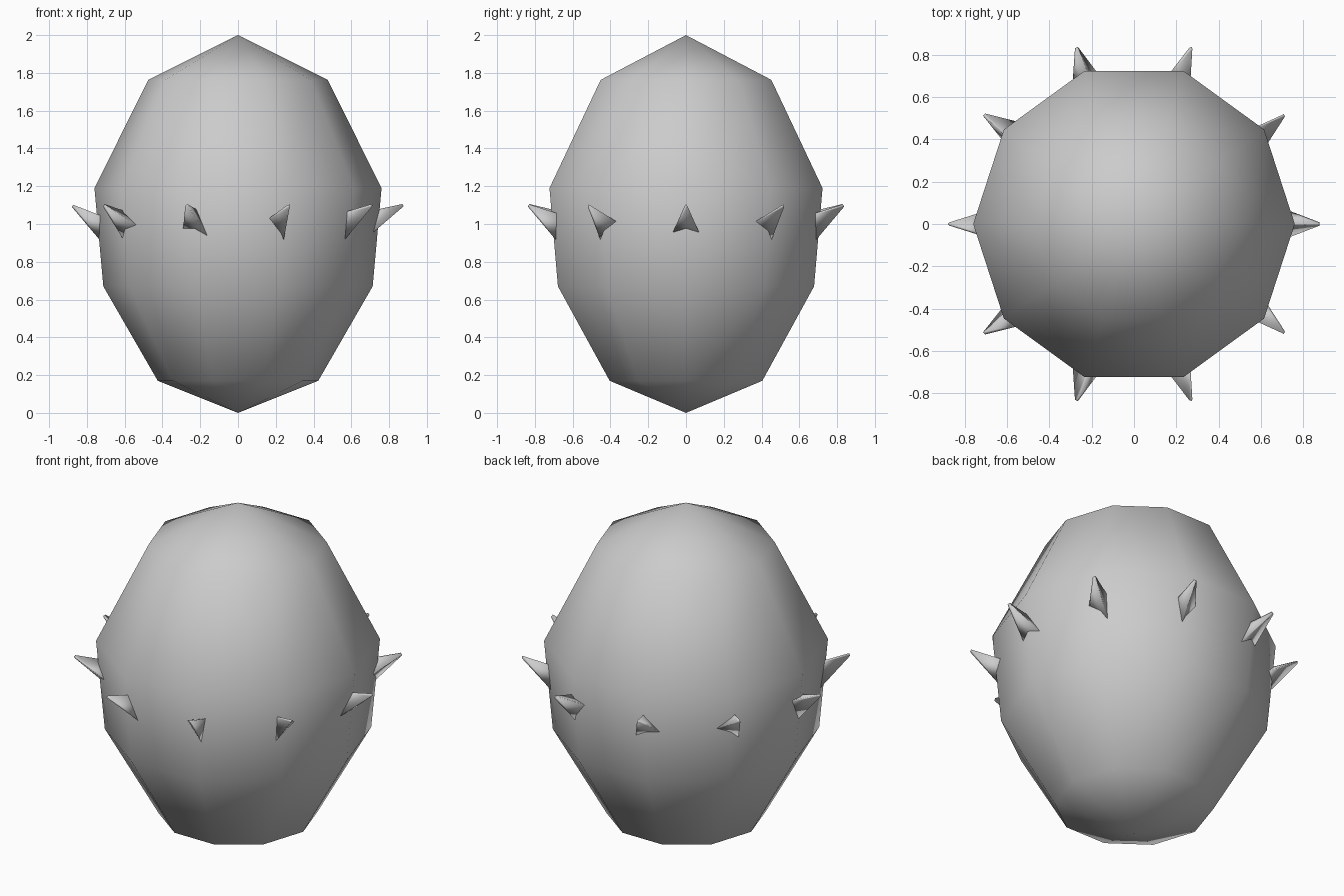
import bpy, bmesh
from math import sin, cos, pi, radians
from mathutils import Vector

if "Cube" in bpy.data.objects:
    bpy.data.objects.remove(bpy.data.objects["Cube"])

SIDES = 10


def finish(bm, name):
    bmesh.ops.recalc_face_normals(bm, faces=bm.faces)
    for f in bm.faces:
        f.smooth = True
    mesh = bpy.data.meshes.new(name)
    bm.to_mesh(mesh)
    bm.free()
    obj = bpy.data.objects.new(name, mesh)
    bpy.context.collection.objects.link(obj)
    return obj


# Egg-shaped body: ten-sided lathe of a short profile (radius, height)
profile = [(0.425, 0.17), (0.713, 0.67), (0.76, 1.19), (0.475, 1.763)]
bm = bmesh.new()
rings = [[bm.verts.new((r * cos(2 * pi * i / SIDES), r * sin(2 * pi * i / SIDES), z))
          for i in range(SIDES)] for r, z in profile]
bottom = bm.verts.new((0, 0, 0))
top = bm.verts.new((0, 0, 2))
for i in range(SIDES):
    j = (i + 1) % SIDES
    bm.faces.new((bottom, rings[0][j], rings[0][i]))
    bm.faces.new((top, rings[-1][i], rings[-1][j]))
    for a, b in zip(rings, rings[1:]):
        bm.faces.new((a[i], a[j], b[j], b[i]))
finish(bm, "body")


# Three-sided spikes around the middle, tilted upward
def spike(index):
    angle = 2 * pi * index / SIDES
    tilt = radians(31)
    length, base_r, tip_r = 0.25, 0.094, 0.009
    direction = Vector((cos(angle) * cos(tilt), sin(angle) * cos(tilt), sin(tilt)))
    tip = Vector((0.875 * cos(angle), 0.875 * sin(angle), 1.098))
    turn = Vector((0, 0, 1)).rotation_difference(direction)
    bm = bmesh.new()
    loops = []
    for r, z in ((base_r, -length), (tip_r, 0)):
        loops.append([bm.verts.new(tip + turn @ Vector((r * cos(pi + k * 2 * pi / 3),
                                                        r * sin(pi + k * 2 * pi / 3), z)))
                      for k in range(3)])
    a, b = loops
    bm.faces.new(a[::-1])
    bm.faces.new(b)
    for k in range(3):
        n = (k + 1) % 3
        bm.faces.new((a[k], a[n], b[n], b[k]))
    finish(bm, f"spike_{index + 1}")


for i in range(SIDES):
    spike(i)
